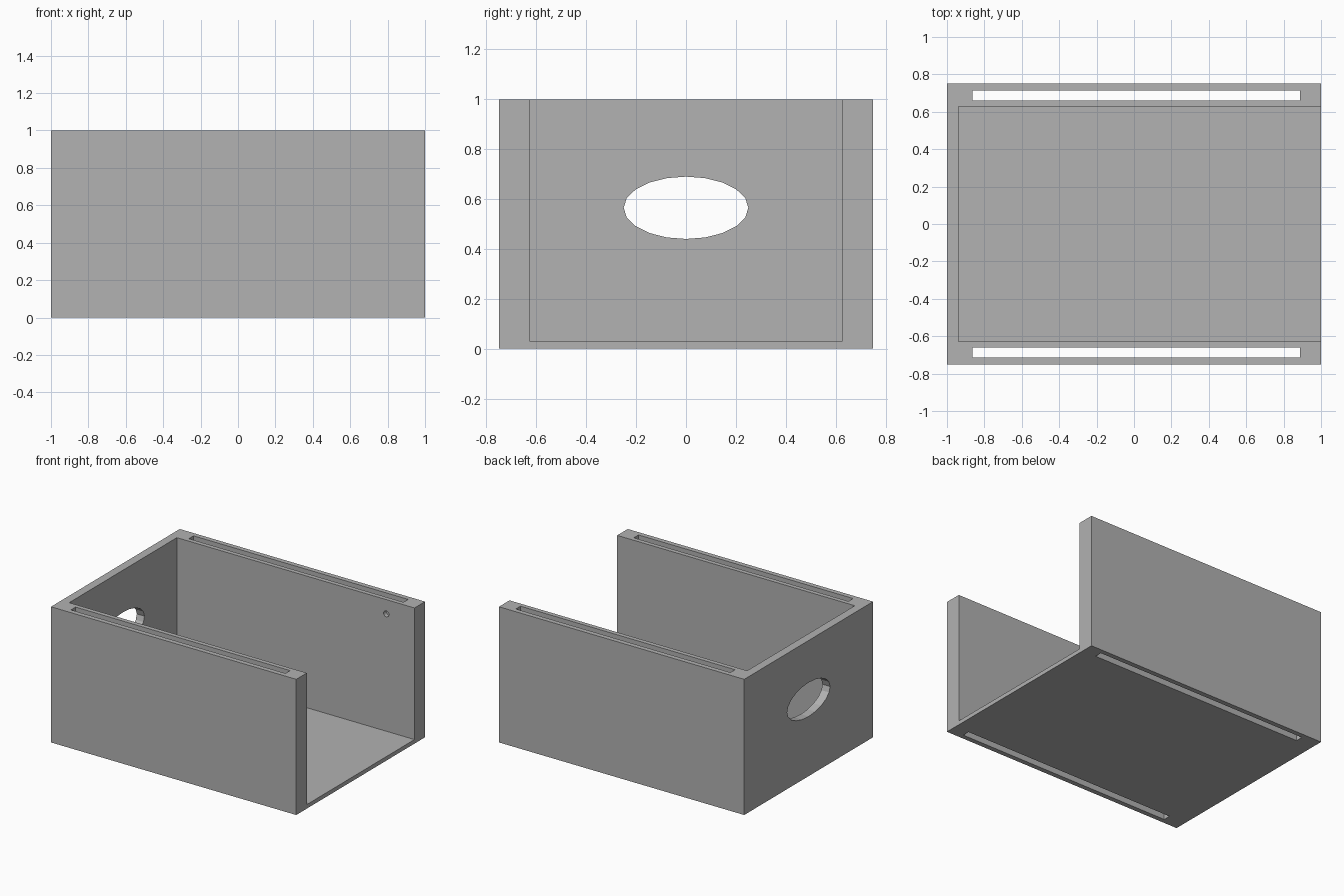
import bpy
import math
from mathutils import Matrix

cube = bpy.data.objects.get("Cube")
if cube:
    bpy.data.objects.remove(cube, do_unlink=True)

GREY = (0.445, 0.445, 0.445, 1)
grey = bpy.data.materials.new("plain grey")
grey.use_nodes = True
grey.diffuse_color = GREY
grey.node_tree.nodes["Principled BSDF"].inputs["Base Color"].default_value = GREY


def box(name, low, high):
    """Box between two opposite corners."""
    bpy.ops.mesh.primitive_cube_add(size=1)
    ob = bpy.context.object
    ob.name = name
    size = [h - l for l, h in zip(low, high)]
    mid = [(h + l) / 2 for l, h in zip(low, high)]
    ob.data.transform(Matrix.Translation(mid) @ Matrix.Diagonal((*size, 1)))
    ob.data.materials.append(grey)
    return ob


def drill(name, sides, radii, depth, centre, axis):
    """Oval prism along the X or Y axis."""
    bpy.ops.mesh.primitive_cylinder_add(vertices=sides, radius=1, depth=1)
    ob = bpy.context.object
    ob.name = name
    turn = Matrix.Rotation(math.pi / 2, 4, "Y" if axis == "X" else "X")
    ob.data.transform(Matrix.Translation(centre) @ turn
                      @ Matrix.Diagonal((*radii, depth, 1)))
    ob.data.materials.append(grey)
    return ob


def cut(target, cutter):
    mod = target.modifiers.new(cutter.name, "BOOLEAN")
    mod.operation = "DIFFERENCE"
    mod.solver = "EXACT"
    mod.object = cutter
    bpy.context.view_layer.objects.active = target
    bpy.ops.object.modifier_apply(modifier=mod.name)
    bpy.data.objects.remove(cutter, do_unlink=True)


# Open tray body: floor, end wall and two thick side walls
body = box("tray_body", (-1, -0.75, 0), (1, 0.75, 1))
cut(body, box("cavity", (-0.9375, -0.627, 0.03), (1.2, 0.627, 1.2)))

# Long slots running down through both side walls
for side in (-1, 1):
    y = sorted((side * 0.66, side * 0.714))
    cut(body, box("slot", (-0.8625, y[0], -0.2), (0.8875, y[1], 1.2)))

# Oval opening in the end wall
cut(body, drill("oval_opening", 20, (0.125, 0.25), 0.3, (-1, 0, 0.565), "X"))

# Small hole from the cavity into the rear slot
cut(body, drill("small_hole", 16, (0.022, 0.022), 0.08, (0.77, 0.645, 0.895), "Y"))
